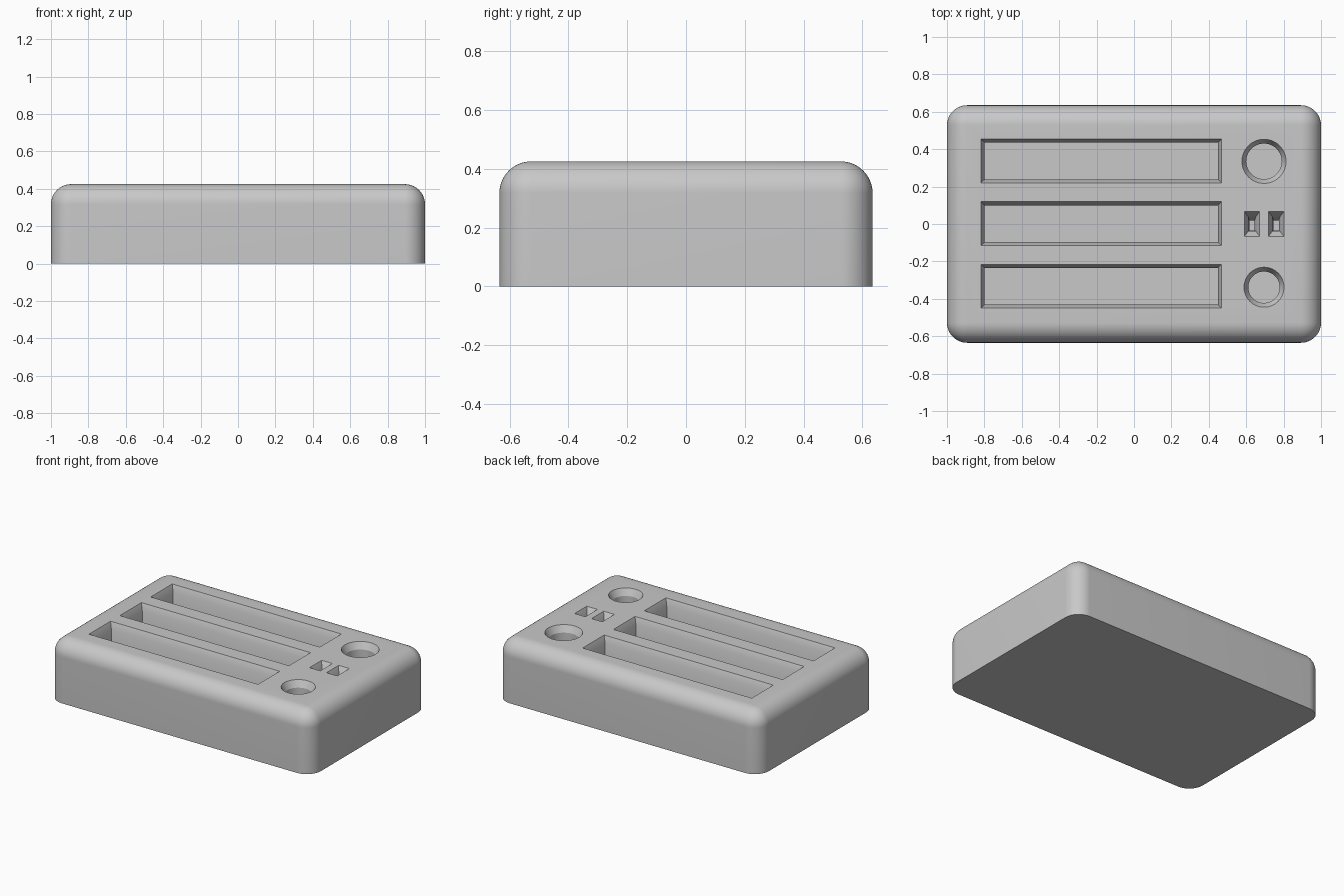
import bpy
import bmesh
import math

if "Cube" in bpy.data.objects:
    bpy.data.objects.remove(bpy.data.objects["Cube"], do_unlink=True)

WIDTH, DEPTH, HEIGHT, ROUND = 2.0, 1.27, 0.425, 0.108

grey = bpy.data.materials.new("light grey plastic")
grey.use_nodes = True
colour = (0.58, 0.58, 0.58, 1)
grey.diffuse_color = colour
grey.node_tree.nodes["Principled BSDF"].inputs["Base Color"].default_value = colour


def make_object(name, bm):
    bmesh.ops.recalc_face_normals(bm, faces=bm.faces)
    mesh = bpy.data.meshes.new(name)
    bm.to_mesh(mesh)
    bm.free()
    mesh.materials.append(grey)
    obj = bpy.data.objects.new(name, mesh)
    bpy.context.collection.objects.link(obj)
    return obj


def rectangle(x, y, half_x, half_y):
    return [(x + sx * half_x, y + sy * half_y)
            for sx, sy in ((-1, -1), (1, -1), (1, 1), (-1, 1))]


def circle(x, y, radius, count=64):
    return [(x + radius * math.cos(math.tau * i / count),
             y + radius * math.sin(math.tau * i / count)) for i in range(count)]


def loft(bm, levels):
    """Closed solid through outlines given as (depth below the top, points)."""
    rings = [[bm.verts.new((x, y, HEIGHT - depth)) for x, y in points]
             for depth, points in levels]
    for upper, lower in zip(rings, rings[1:]):
        for i in range(len(upper)):
            j = (i + 1) % len(upper)
            bm.faces.new((upper[i], upper[j], lower[j], lower[i]))
    bm.faces.new(rings[0])
    bm.faces.new(rings[-1])


# Block with rounded top and upright edges and a sharp base
bm = bmesh.new()
bmesh.ops.create_cube(bm, size=1)
for v in bm.verts:
    v.co = (v.co.x * WIDTH, v.co.y * DEPTH, (v.co.z + 0.5) * HEIGHT)
rounded = [e for e in bm.edges if max(v.co.z for v in e.verts) > 0]
bmesh.ops.bevel(bm, geom=rounded, offset=ROUND, segments=14,
                profile=0.5, affect='EDGES')
body = make_object("holder_body", bm)

# All pockets, with chamfered rims, in one cutter
bm = bmesh.new()
RIM, FLOOR, ABOVE = 0.045, 0.3, -0.1

for y in (-0.333, 0.002, 0.337):  # long slots
    rim = rectangle(-0.175, y, 0.643, 0.117)
    hole = rectangle(-0.175, y, 0.623, 0.098)
    loft(bm, [(ABOVE, rim), (0, rim), (RIM, hole), (FLOOR, hole)])

for y, radius in ((0.335, 0.118), (-0.338, 0.107)):  # round wells
    rim = circle(0.695, y, radius)
    hole = circle(0.695, y, radius - 0.023)
    loft(bm, [(ABOVE, rim), (0, rim), (RIM, hole), (FLOOR, hole)])

for x in (0.631, 0.76):  # small tapered sockets
    rim = rectangle(x, 0, 0.041, 0.066)
    throat = rectangle(x, 0, 0.02, 0.038)
    seat = rectangle(x, -0.008, 0.014, 0.026)
    loft(bm, [(ABOVE, rim), (0, rim), (RIM, throat), (0.12, seat), (0.2, seat)])

cutter = make_object("pocket_cutter", bm)
cutter.hide_render = True

# Cut the pockets and shade
cut = body.modifiers.new("pockets", 'BOOLEAN')
cut.operation = 'DIFFERENCE'
cut.solver = 'EXACT'
cut.object = cutter
bpy.ops.object.select_all(action='DESELECT')
body.select_set(True)
bpy.context.view_layer.objects.active = body
bpy.ops.object.modifier_apply(modifier=cut.name)
bpy.data.objects.remove(cutter, do_unlink=True)
bpy.ops.object.shade_smooth_by_angle(angle=math.radians(25))
